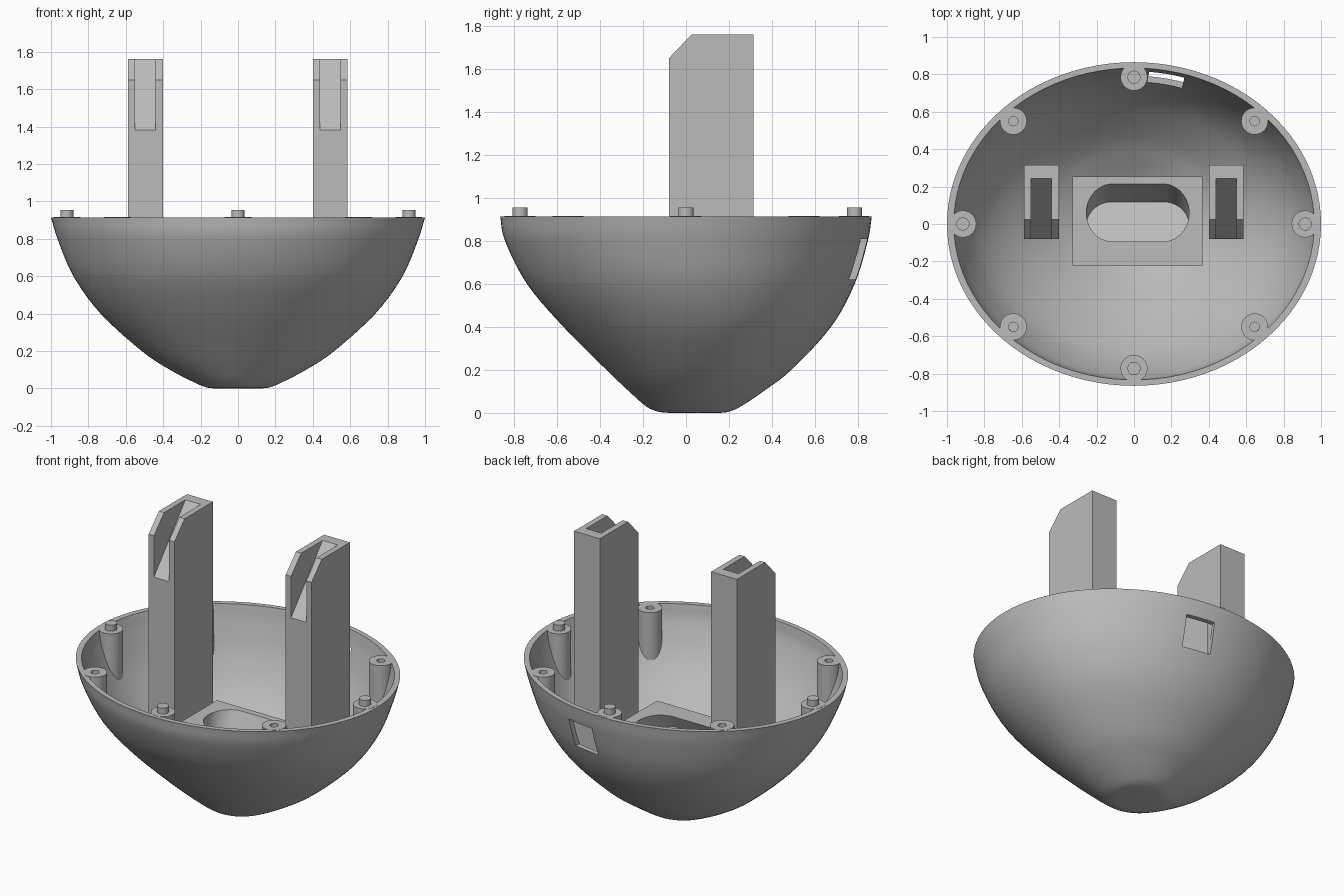
import bpy
import bmesh
from math import cos, sin, pi, radians
from mathutils import Vector

if "Cube" in bpy.data.objects:
    bpy.data.objects.remove(bpy.data.objects["Cube"], do_unlink=True)

RIM = 0.915
SEGMENTS = 96

grey = bpy.data.materials.new("plain grey")
grey.use_nodes = True
GREY = (0.5, 0.5, 0.5, 1)
grey.diffuse_color = GREY
grey.node_tree.nodes["Principled BSDF"].inputs["Base Color"].default_value = GREY


def add_loops(name, loops):
    """Solid skinned through matching closed loops, capped at both ends."""
    bm = bmesh.new()
    rings = [[bm.verts.new(p) for p in loop] for loop in loops]
    n = len(rings[0])
    for a, b in zip(rings, rings[1:]):
        for i in range(n):
            j = (i + 1) % n
            bm.faces.new((a[i], a[j], b[j], b[i]))
    bm.faces.new(rings[0])
    bm.faces.new(rings[-1])
    bmesh.ops.recalc_face_normals(bm, faces=bm.faces)
    mesh = bpy.data.meshes.new(name)
    bm.to_mesh(mesh)
    bm.free()
    mesh.materials.append(grey)
    obj = bpy.data.objects.new(name, mesh)
    bpy.context.collection.objects.link(obj)
    return obj


def activate(obj):
    bpy.ops.object.select_all(action='DESELECT')
    obj.select_set(True)
    bpy.context.view_layer.objects.active = obj


def cut(obj, tool, operation='DIFFERENCE', keep=False):
    tool.hide_render = True
    mod = obj.modifiers.new("cut", 'BOOLEAN')
    mod.operation = operation
    mod.solver = 'EXACT'
    mod.object = tool
    activate(obj)
    bpy.ops.object.modifier_apply(modifier=mod.name)
    if not keep:
        bpy.data.objects.remove(tool, do_unlink=True)


def smooth(obj):
    activate(obj)
    bpy.ops.object.shade_smooth_by_angle(angle=radians(30))


def side_prism(name, profile, x0, x1):
    return add_loops(name, [[(x, y, z) for y, z in profile] for x in (x0, x1)])


def box(name, x0, x1, y0, y1, z0, z1):
    return side_prism(name, [(y0, z0), (y1, z0), (y1, z1), (y0, z1)], x0, x1)


# Bowl profile: height, half width, front reach, back reach
PROFILE = [Vector(p) for p in (
    (0, .13, .08, .16), (.006, .17, .13, .20), (.03, .23, .185, .255),
    (.1, .365, .265, .36), (.2, .515, .37, .49), (.4, .735, .57, .675),
    (.6, .88, .74, .785), (.8, .965, .842, .846), (RIM, 1, .865, .865))]


def smooth_profile(points, steps=5):
    ext = [2 * points[0] - points[1]] + points + [2 * points[-1] - points[-2]]
    out = []
    for a, b, c, d in zip(ext, ext[1:], ext[2:], ext[3:]):
        for s in range(steps):
            t = s / steps
            out.append(b + 0.5 * t * ((c - a) + t * ((2 * a - 5 * b + 4 * c - d)
                       + t * (3 * b - a - 3 * c + d))))
    out[0].x = 0
    return out + [points[-1]]


def bowl_loops(scale):
    loops = []
    for z, half, front, back in smooth_profile(PROFILE):
        mid, reach = (back - front) / 2, (back + front) / 2
        loops.append([(scale * half * cos(2 * pi * i / SEGMENTS),
                       scale * (mid + reach * sin(2 * pi * i / SEGMENTS)),
                       RIM - scale * (RIM - z)) for i in range(SEGMENTS)])
    return loops


# Hollow bowl with a small window in its back wall
bowl = add_loops("bowl", bowl_loops(1) + bowl_loops(0.964)[::-1])
window = box("window_cutter", -.095, .095, -.2, .2, -.095, .095)
window.location = (.18, .82, .715)
window.rotation_euler.z = radians(-12)
cut(bowl, window)
smooth(bowl)

# Helper volume that trims the inner parts to the bowl wall
hull_loops = bowl_loops(0.984)
hull = add_loops("hull_cutter", hull_loops + [[(x, y, 2) for x, y, z in hull_loops[-1]]])

# Two pillars with chamfered tops and sloped slots
PILLAR = [(-.08, .02), (.315, .02), (.315, 1.76), (.025, 1.76), (-.08, 1.65)]
SLOT = [(-.2, 1.24), (.33, 1.86), (-.2, 1.86)]
for name, x in (("right_pillar", -.495), ("left_pillar", .493)):
    pillar = side_prism(name, PILLAR, x - .093, x + .093)
    cut(pillar, side_prism("slot_cutter", SLOT, x - .055, x + .055))
    cut(pillar, hull, 'INTERSECT', keep=True)

# Block with a tilted rounded pocket
block = box("pocket_block", -.33, .365, -.222, .255, .01, .51)
R, HALF = .14, .135
outline = []
for i in range(32):
    a = 2 * pi * (i + .5) / 32
    outline.append((R * cos(a) + (HALF if cos(a) > 0 else -HALF), R * sin(a)))
pocket = add_loops("pocket_cutter", [[(x, y, z) for x, y in outline] for z in (-.16, .3)])
pocket.location = (.02, .06, .51)
pocket.rotation_euler.x = radians(-25)
cut(block, pocket)
cut(block, hull, 'INTERSECT', keep=True)
smooth(block)


# Bosses along the rim: pins on the axes, screw holes on the diagonals
def boss(name, x, y, inner_radius, inner_z):
    top = RIM + .001
    steps = ((inner_radius, inner_z), (inner_radius, top), (.072, top), (.072, .2))
    obj = add_loops(name, [[(x + r * cos(2 * pi * i / 32), y + r * sin(2 * pi * i / 32), z)
                            for i in range(32)] for r, z in steps])
    cut(obj, hull, 'INTERSECT', keep=True)
    smooth(obj)


for name, x, y in (("back", 0, .785), ("front", 0, -.772),
                   ("left", .915, 0), ("right", -.915, 0)):
    boss(name + "_pin_boss", x, y, .035, .955)
for side, sx in (("left", 1), ("right", -1)):
    for end, sy in (("front", -1), ("back", 1)):
        boss(end + "_" + side + "_screw_boss", sx * .645, sy * .55, .025, .8)

bpy.data.objects.remove(hull, do_unlink=True)
